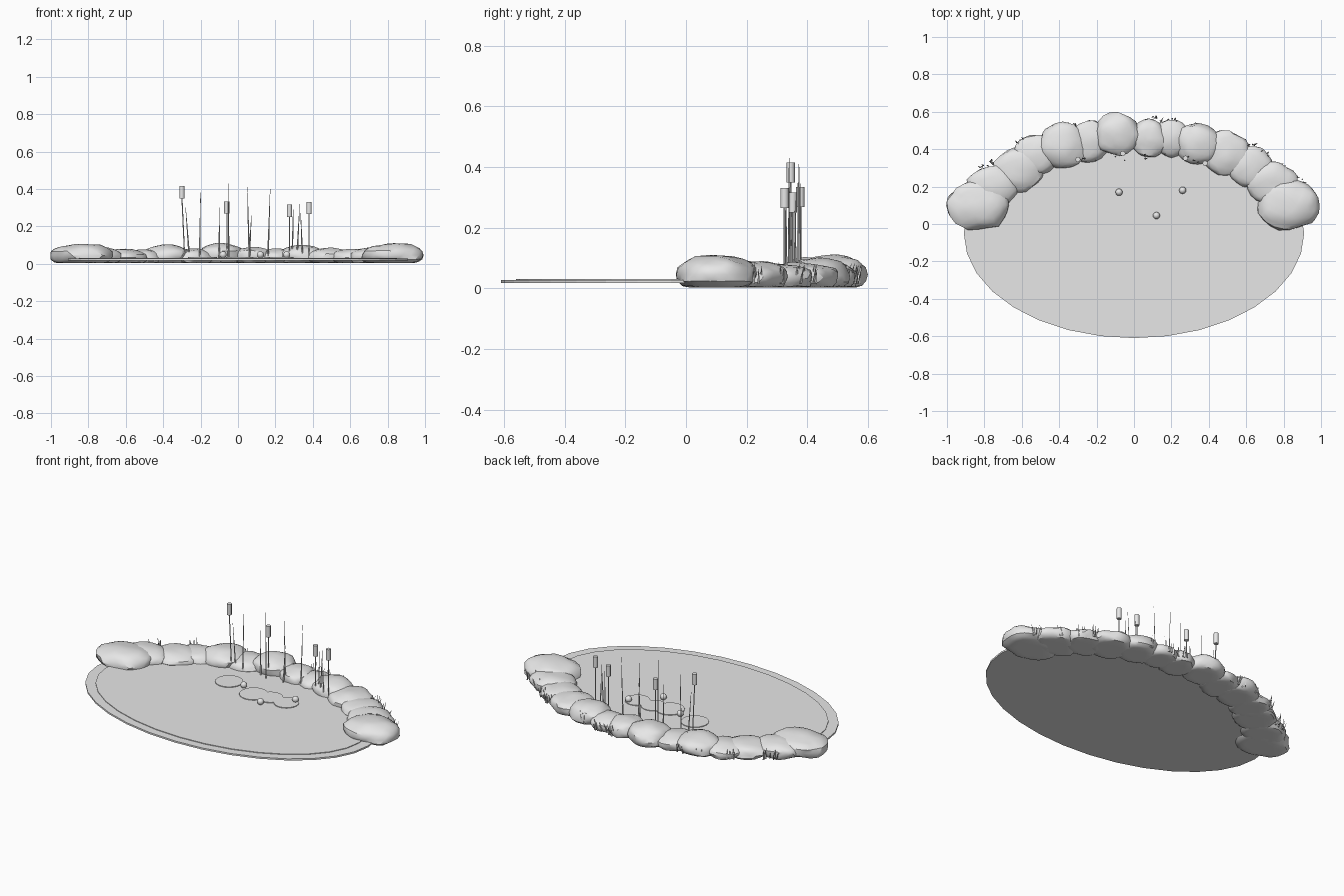
import bpy, bmesh, math, random
from mathutils import Vector, Matrix, noise

if "Cube" in bpy.data.objects:
    bpy.data.objects.remove(bpy.data.objects["Cube"])

random.seed(4)
grey = bpy.data.materials.new("plain grey")
grey.diffuse_color = (0.8, 0.8, 0.8, 1)
grey.use_nodes = True
grey.node_tree.nodes["Principled BSDF"].inputs["Base Color"].default_value = grey.diffuse_color


def finish(name, bm, smooth=None):
    bmesh.ops.recalc_face_normals(bm, faces=bm.faces)
    me = bpy.data.meshes.new(name)
    bm.to_mesh(me)
    bm.free()
    me.materials.append(grey)
    ob = bpy.data.objects.new(name, me)
    bpy.context.collection.objects.link(ob)
    if smooth:
        bpy.ops.object.select_all(action='DESELECT')
        ob.select_set(True)
        bpy.context.view_layer.objects.active = ob
        bpy.ops.object.shade_smooth_by_angle(angle=math.radians(smooth))
    return ob


def disc(name, x, y, rx, ry, z0, z1, sides=32):
    bm = bmesh.new()
    m = Matrix.Translation((x, y, (z0 + z1) / 2)) @ Matrix.Diagonal((rx, ry, 1, 1))
    bmesh.ops.create_cone(bm, cap_ends=True, segments=sides, radius1=1, radius2=1,
                          depth=z1 - z0, matrix=m)
    return finish(name, bm)


def rod(bm, a, b, r1, r2, sides):
    a, b = Vector(a), Vector(b)
    d = b - a
    m = Matrix.Translation((a + b) / 2) @ d.to_track_quat('Z', 'Y').to_matrix().to_4x4()
    bmesh.ops.create_cone(bm, cap_ends=True, segments=sides, radius1=r1, radius2=r2,
                          depth=d.length, matrix=m)


# pond bed and water surface
disc("pond_bed", 0, -0.05, 0.91, 0.56, 0.018, 0.028)
disc("water", 0, -0.05, 0.85, 0.51, 0.027, 0.032)

# lily pads
for x, y, r in [(-0.19, 0.186, 0.077), (0.015, 0.13, 0.08),
                (0.116, 0.146, 0.07), (0.227, 0.14, 0.07)]:
    disc("lily_pad", x, y, r, r, 0.032, 0.036, 20)

# lily buds
for x, y in [(-0.08, 0.17), (0.26, 0.18), (0.12, 0.045)]:
    bm = bmesh.new()
    bmesh.ops.create_uvsphere(bm, u_segments=12, v_segments=8, radius=0.019,
                              matrix=Matrix.Translation((x, y, 0.048)))
    finish("lily_bud", bm, 60)

# bank of flattened rocks: x, y, rx, ry, height
rocks = [(-0.83, 0.10, 0.17, 0.13, 0.105), (-0.76, 0.20, 0.13, 0.11, 0.09),
         (-0.62, 0.29, 0.13, 0.12, 0.08), (-0.52, 0.37, 0.12, 0.11, 0.075),
         (-0.38, 0.42, 0.13, 0.12, 0.10), (-0.24, 0.44, 0.11, 0.11, 0.08),
         (-0.09, 0.48, 0.12, 0.115, 0.11), (0.08, 0.46, 0.10, 0.105, 0.09),
         (0.20, 0.46, 0.10, 0.10, 0.08), (0.34, 0.43, 0.12, 0.11, 0.10),
         (0.49, 0.38, 0.13, 0.12, 0.085), (0.62, 0.31, 0.12, 0.11, 0.08),
         (0.74, 0.22, 0.14, 0.11, 0.09), (0.83, 0.10, 0.165, 0.13, 0.11)]
for i, (x, y, rx, ry, h) in enumerate(rocks):
    bm = bmesh.new()
    bmesh.ops.create_icosphere(bm, subdivisions=3, radius=1)
    for v in bm.verts:
        n = v.co.normalized()
        k = 1 + 0.13 * noise.noise(n * 1.7 + Vector((i * 7.3, 0, 0)))
        z = math.copysign(abs(n.z) ** 0.8, n.z)
        v.co = (x + n.x * rx * k, y + n.y * ry * k,
                max(0.004, h * 0.42 + z * h * 0.58 * k))
    ob = finish("bank_rock", bm, 30)

# cattails: top x, y, head bottom z
for x, y, z in [(-0.30, 0.345, 0.35), (-0.06, 0.377, 0.268),
                (0.275, 0.352, 0.25), (0.38, 0.325, 0.265)]:
    bm = bmesh.new()
    rod(bm, (x + (0.015 if x == -0.30 else 0), y, 0.03), (x, y, z + 0.01), 0.003, 0.003, 6)
    finish("cattail_stem", bm)
    bm = bmesh.new()
    rod(bm, (x, y, z), (x, y, z + 0.066), 0.014, 0.014, 8)
    finish("cattail_head", bm, 50)

# reed leaves: base x, top x, y, top z
for bx, tx, y, z in [(-0.26, -0.28, 0.35, 0.30), (-0.205, -0.20, 0.34, 0.38),
                     (-0.10, -0.10, 0.36, 0.30), (-0.05, -0.052, 0.34, 0.43),
                     (0.06, 0.05, 0.37, 0.41), (0.06, 0.072, 0.35, 0.26),
                     (0.16, 0.172, 0.375, 0.40), (0.29, 0.295, 0.36, 0.29),
                     (0.315, 0.33, 0.34, 0.32), (0.345, 0.335, 0.33, 0.27)]:
    bm = bmesh.new()
    rod(bm, (bx, y, 0.03), (tx, y, z), 0.005, 0.001, 4)
    finish("reed_leaf", bm)

# grass tufts along the back of the bank
for x, y in [(-0.80, 0.30), (-0.75, 0.33), (-0.60, 0.44), (-0.44, 0.51), (-0.33, 0.52),
             (0.12, 0.56), (0.20, 0.55), (0.33, 0.52), (0.62, 0.42), (0.69, 0.37),
             (0.77, 0.31), (0.88, 0.23)]:
    bm = bmesh.new()
    out = Vector((x, y, 0)).normalized()
    for k in range(6):
        a = Vector((x + random.uniform(-0.025, 0.025), y + random.uniform(-0.015, 0.015), 0.015))
        b = a + out * random.uniform(0.0, 0.022) + Vector((random.uniform(-0.01, 0.01), 0,
                                                          random.uniform(0.04, 0.07)))
        rod(bm, a, b, 0.005, 0.0008, 3)
    finish("grass_tuft", bm)
